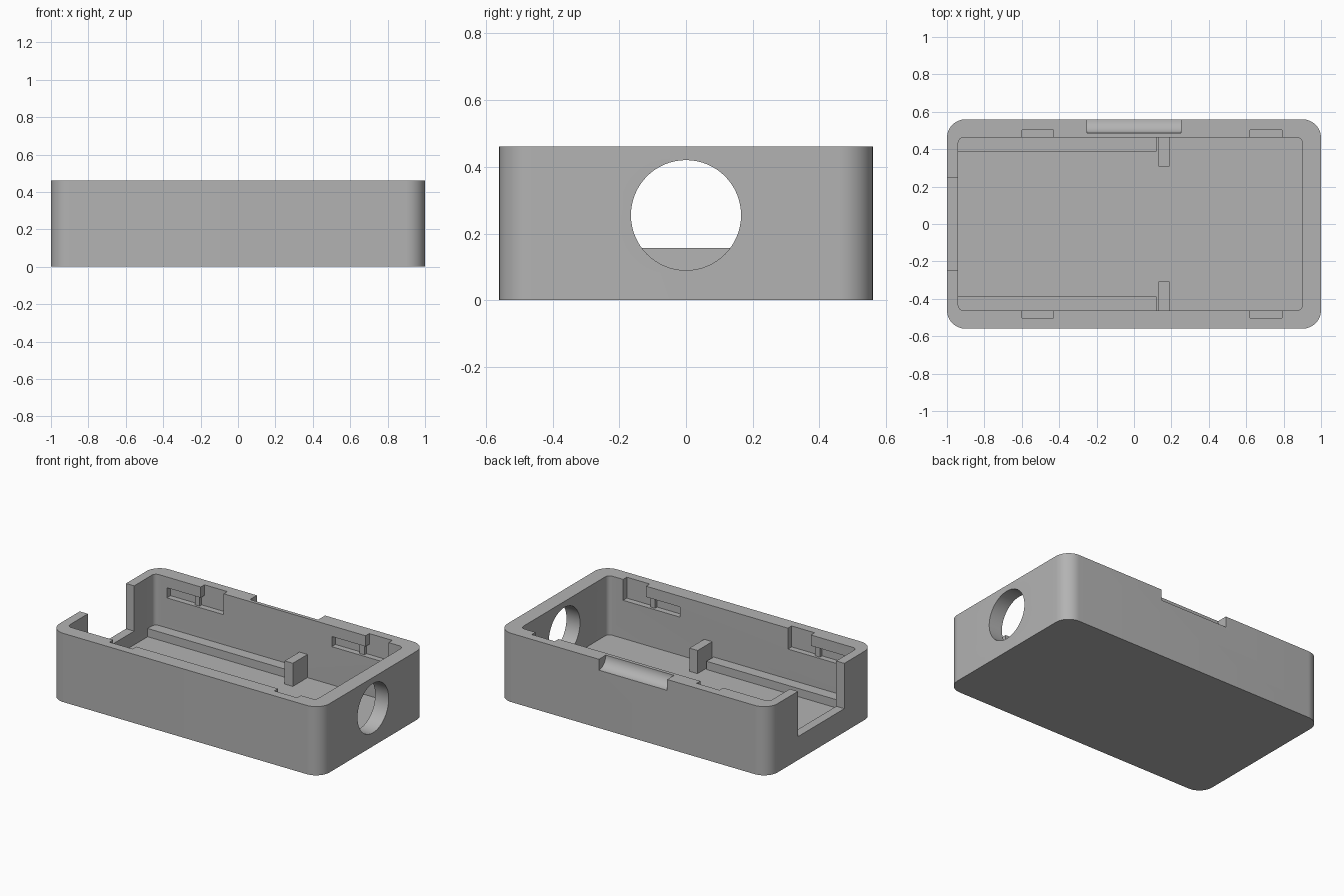
import bpy, bmesh, math
from mathutils import Matrix, Vector

default = bpy.data.objects.get("Cube")
if default:
    bpy.data.objects.remove(default, do_unlink=True)

# One plain grey for the whole case
grey = bpy.data.materials.new("plain_grey")
grey.use_nodes = True
grey.diffuse_color = (0.45, 0.45, 0.45, 1)
grey.node_tree.nodes["Principled BSDF"].inputs["Base Color"].default_value = grey.diffuse_color

HEIGHT, FLOOR = 0.46, 0.065
INNER_Y = 0.463


def finish(name, bm):
    bmesh.ops.recalc_face_normals(bm, faces=bm.faces)
    mesh = bpy.data.meshes.new(name)
    bm.to_mesh(mesh)
    bm.free()
    mesh.materials.append(grey)
    obj = bpy.data.objects.new(name, mesh)
    bpy.context.collection.objects.link(obj)
    return obj


def box(name, x, y, z):
    """Box from three (low, high) ranges."""
    bm = bmesh.new()
    bmesh.ops.create_cube(bm, size=1)
    ranges = (x, y, z)
    for v in bm.verts:
        v.co = Vector([r[0] if c < 0 else r[1] for c, r in zip(v.co, ranges)])
    return finish(name, bm)


def rounded_box(name, x, y, z, radius, steps):
    """Box with rounded vertical corners, extruded from its outline."""
    bm = bmesh.new()
    corners = ((x[1], y[1], -1, -1), (x[0], y[1], 1, -1), (x[0], y[0], 1, 1), (x[1], y[0], -1, 1))
    ring = []
    for quarter, (cx, cy, sx, sy) in enumerate(corners):
        for i in range(steps + 1):
            a = (quarter + i / steps) * math.pi / 2
            ring.append(bm.verts.new((cx + radius * (sx + math.cos(a)),
                                      cy + radius * (sy + math.sin(a)), z[0])))
    face = bm.faces.new(ring)
    top = bmesh.ops.extrude_face_region(bm, geom=[face])["geom"]
    bmesh.ops.translate(bm, vec=(0, 0, z[1] - z[0]),
                        verts=[g for g in top if isinstance(g, bmesh.types.BMVert)])
    return finish(name, bm)


def cylinder_x(name, centre, radius, length):
    """Cylinder lying along x."""
    bm = bmesh.new()
    bmesh.ops.create_cone(bm, cap_ends=True, segments=64, radius1=radius, radius2=radius, depth=length,
                          matrix=Matrix.Translation(centre) @ Matrix.Rotation(math.pi / 2, 4, "Y"))
    return finish(name, bm)


def cut(target, cutter):
    """Subtract the cutter and discard it."""
    mod = target.modifiers.new("cut", "BOOLEAN")
    mod.operation, mod.solver, mod.object = "DIFFERENCE", "EXACT", cutter
    bpy.context.view_layer.update()
    graph = bpy.context.evaluated_depsgraph_get()
    mesh = bpy.data.meshes.new_from_object(target.evaluated_get(graph))
    target.modifiers.clear()
    target.data = mesh
    bpy.data.objects.remove(cutter, do_unlink=True)


# Case shell with its cavity
case = rounded_box("case_shell", (-1, 1), (-0.56, 0.56), (0, HEIGHT), 0.1, 12)
cut(case, rounded_box("cavity", (-0.94, 0.9), (-INNER_Y, INNER_Y), (FLOOR, 0.6), 0.03, 6))

# Open slot in one end, round hole in the other
cut(case, box("end_slot", (-1.1, -0.9), (-0.245, 0.245), (0.157, 0.6)))
cut(case, cylinder_x("cable_hole", (0.98, 0, 0.255), 0.165, 0.3))

# Scooped thumb grip on the back rim
cut(case, cylinder_x("thumb_grip", (0, 0.56, HEIGHT), 0.073, 0.505))

# L-shaped lid locks, rails and posts along both long walls
for side, label in ((-1, "front"), (1, "back")):
    def span(a, b):
        return tuple(sorted((side * a, side * b)))

    for n, end in enumerate((-0.43, 0.79)):
        cut(case, box("lock_entry", (end - 0.17, end), span(0.42, 0.502), (0.32, 0.6)))
        cut(case, box("lock_track", (end - 0.42, end), span(0.42, 0.502), (0.32, 0.388)))
        box(f"{label}_lock_bump_{n + 1}", (end - 0.225, end - 0.19), span(0.48, 0.505), (0.318, 0.39))
    box(f"{label}_rail", (-0.945, 0.12), span(0.388, INNER_Y + 0.005), (FLOOR - 0.005, 0.12))
    box(f"{label}_post", (0.13, 0.19), span(0.308, INNER_Y + 0.005), (FLOOR - 0.005, 0.22))

# Smooth the rounded walls, keep the edges sharp
bpy.ops.object.select_all(action="DESELECT")
case.select_set(True)
bpy.context.view_layer.objects.active = case
bpy.ops.object.shade_smooth_by_angle(angle=math.radians(30))
